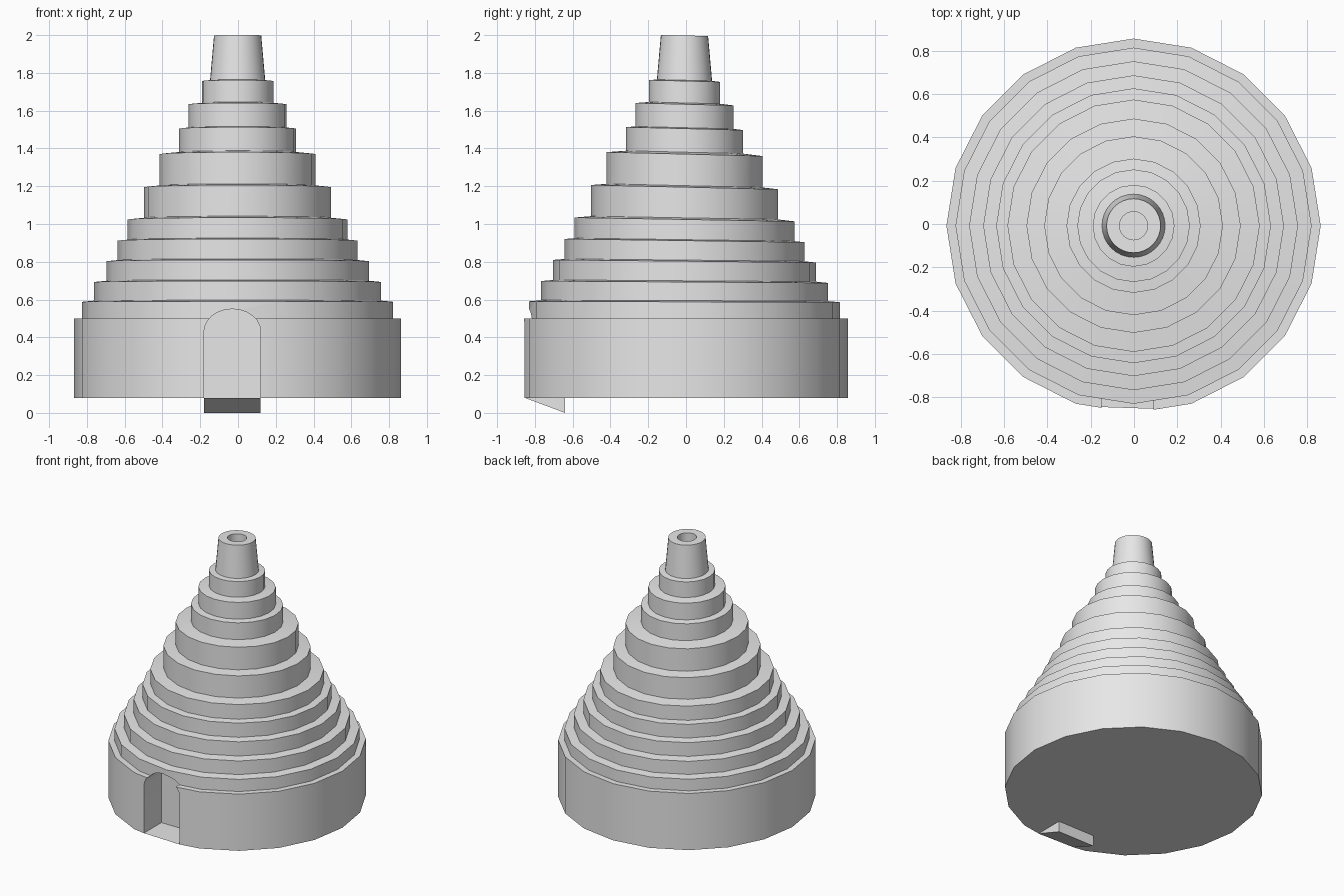
import bpy, bmesh, math

if "Cube" in bpy.data.objects:
    bpy.data.objects.remove(bpy.data.objects["Cube"])

AXIS = (-0.002, -0.008)
BOTTOM = 0.08
DOOR_X, DOOR_W, DOOR_BACK = -0.03, 0.15, -0.64

grey = bpy.data.materials.new("plain_grey")
grey.use_nodes = True
grey.diffuse_color = (0.8, 0.8, 0.8, 1)
grey.node_tree.nodes["Principled BSDF"].inputs["Base Color"].default_value = (0.8, 0.8, 0.8, 1)


def finish(name, bm):
    bmesh.ops.recalc_face_normals(bm, faces=bm.faces)
    mesh = bpy.data.meshes.new(name)
    bm.to_mesh(mesh)
    bm.free()
    mesh.materials.append(grey)
    obj = bpy.data.objects.new(name, mesh)
    bpy.context.collection.objects.link(obj)
    return obj


def smooth(obj):
    bpy.ops.object.select_all(action='DESELECT')
    obj.select_set(True)
    bpy.context.view_layer.objects.active = obj
    bpy.ops.object.shade_smooth_by_angle(angle=math.radians(30))


def lathe(name, profile, sides):
    """Closed turned solid; upper levels lean slightly toward the back."""
    bm = bmesh.new()
    rings = []
    for r, z in profile:
        lean = max(0, min(0.025, (z - 0.5) * 0.033))
        ring = []
        for i in range(sides):
            a = math.tau * i / sides
            y = r * math.sin(a)
            ring.append(bm.verts.new((AXIS[0] + r * math.cos(a), AXIS[1] + y, z - lean * y)))
        rings.append(ring)
    for low, high in zip(rings, rings[1:]):
        for i in range(sides):
            j = (i + 1) % sides
            bm.faces.new((low[i], low[j], high[j], high[i]))
    bm.faces.new(rings[0])
    bm.faces.new(rings[-1])
    return finish(name, bm)


def prism(name, front, back):
    """Solid between two matching outlines."""
    bm = bmesh.new()
    f = [bm.verts.new(p) for p in front]
    b = [bm.verts.new(p) for p in back]
    bm.faces.new(f)
    bm.faces.new(b)
    for i in range(len(f)):
        j = (i + 1) % len(f)
        bm.faces.new((f[i], f[j], b[j], b[i]))
    return finish(name, bm)


# Stepped body: radius and outer rim height of each tier
tiers = [(0.865, 0.5), (0.823, 0.588), (0.76, 0.693), (0.695, 0.803), (0.635, 0.912),
         (0.583, 1.024), (0.495, 1.195), (0.413, 1.37), (0.31, 1.505), (0.26, 1.634),
         (0.189, 1.757)]
profile = [(tiers[0][0], BOTTOM)]
for k, (r, z) in enumerate(tiers):
    inner = tiers[k + 1][0] if k + 1 < len(tiers) else 0.12
    rise = 0.0 if k == 0 else 0.1 * (r - inner)
    profile += [(r, z), (inner, z + rise)]
body = lathe("stepped_body", profile, 20)

# Arched doorway recess
outline = [(DOOR_X + DOOR_W, BOTTOM - 0.02)]
for i in range(13):
    a = math.pi * i / 12
    outline.append((DOOR_X + DOOR_W * math.cos(a), 0.43 + 0.12 * math.sin(a)))
outline.append((DOOR_X - DOOR_W, BOTTOM - 0.02))
cutter = prism("doorway_cutter", [(x, -1, z) for x, z in outline],
               [(x, DOOR_BACK, z) for x, z in outline])
cutter.hide_render = True
cut = body.modifiers.new("doorway", 'BOOLEAN')
cut.object = cutter
cut.operation = 'DIFFERENCE'
cut.solver = 'EXACT'
bpy.context.view_layer.objects.active = body
bpy.ops.object.modifier_apply(modifier=cut.name)
bpy.data.objects.remove(cutter)
smooth(body)

# Door sill: wedge that drops below the body toward the back of the recess
left, right = DOOR_X + DOOR_W, DOOR_X - DOOR_W
bm = bmesh.new()
sides = []
for x, y in ((left, -0.855), (right, -0.845)):
    sides.append([bm.verts.new(p) for p in
                  ((x, y, BOTTOM), (x, DOOR_BACK, BOTTOM), (x, DOOR_BACK, 0))])
bm.faces.new(sides[0])
bm.faces.new(sides[1])
for i in range(3):
    j = (i + 1) % 3
    bm.faces.new((sides[0][i], sides[0][j], sides[1][j], sides[1][i]))
finish("door_sill", bm)

# Tapered chimney with a round flue
chimney = lathe("chimney", [(0.147, 1.75), (0.125, 1.998), (0.065, 1.998), (0.065, 1.8)], 32)
smooth(chimney)
